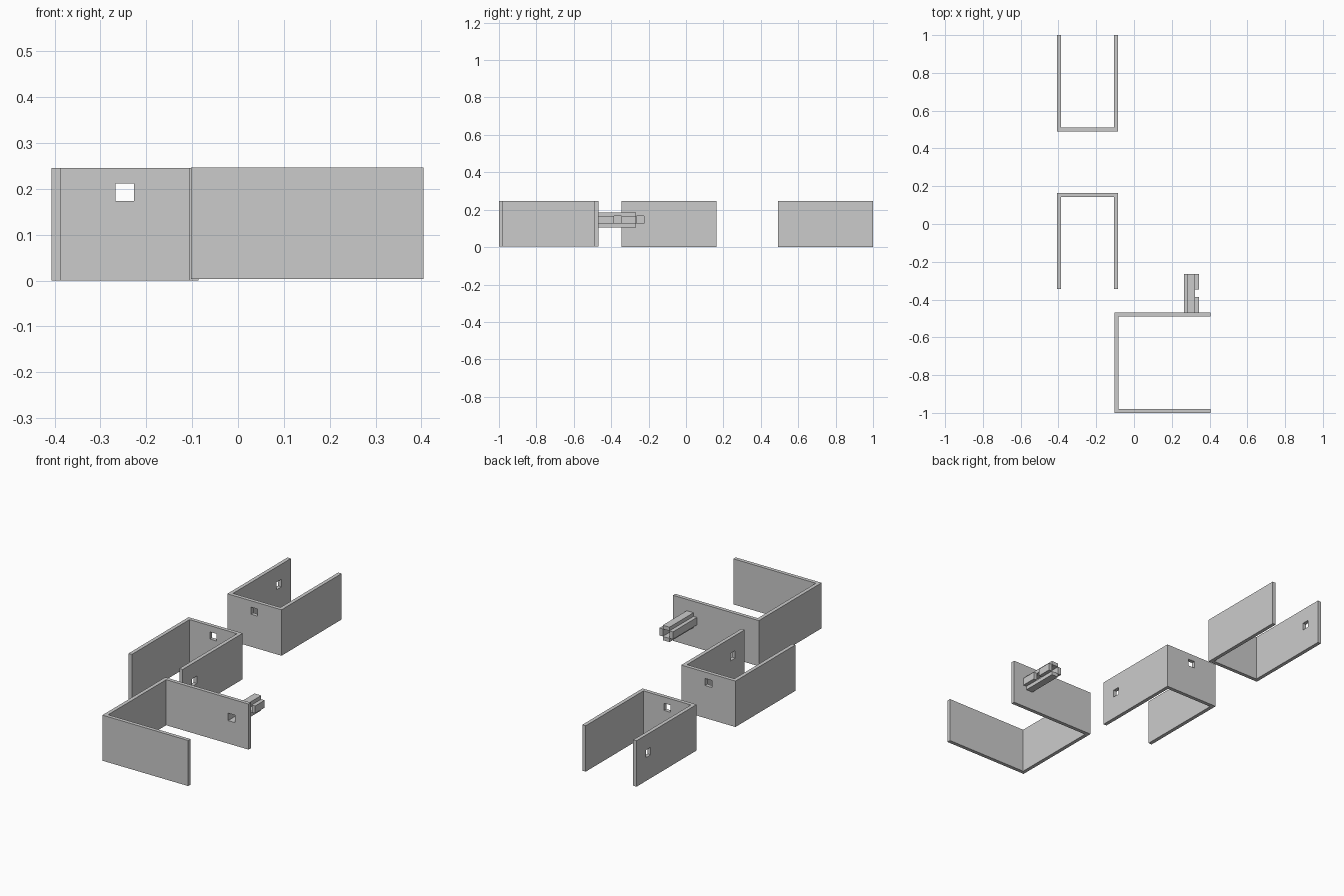
import bpy
import bmesh

if "Cube" in bpy.data.objects:
    bpy.data.objects.remove(bpy.data.objects["Cube"])

T = 0.02  # wall thickness


def prism(name, outline, z0, z1):
    """Extrude an x/y outline from z0 up to z1."""
    bm = bmesh.new()
    base = bm.faces.new([bm.verts.new((x, y, z0)) for x, y in outline])
    top = bmesh.ops.extrude_face_region(bm, geom=[base])["geom"]
    for v in top:
        if isinstance(v, bmesh.types.BMVert):
            v.co.z = z1
    bmesh.ops.recalc_face_normals(bm, faces=bm.faces)
    mesh = bpy.data.meshes.new(name)
    bm.to_mesh(mesh)
    bm.free()
    obj = bpy.data.objects.new(name, mesh)
    bpy.context.collection.objects.link(obj)
    return obj


def box(name, x0, x1, y0, y1, z0, z1):
    return prism(name, [(x0, y0), (x1, y0), (x1, y1), (x0, y1)], z0, z1)


def cut(obj, *bounds):
    """Cut a rectangular window through a wall."""
    cutter = box("window_cutter", *bounds)
    cutter.hide_render = True
    mod = obj.modifiers.new("window", 'BOOLEAN')
    mod.operation = 'DIFFERENCE'
    mod.solver = 'EXACT'
    mod.object = cutter
    bpy.context.view_layer.objects.active = obj
    bpy.ops.object.modifier_apply(modifier=mod.name)
    bpy.data.objects.remove(cutter)


def channel(name, closed, opened, a, b, z0, z1, along_x=False):
    """U-shaped wall: closed end to open end, side walls at a and b."""
    inner = closed + (T if opened > closed else -T)
    pts = [(a, opened), (a, closed), (b, closed), (b, opened),
           (b - T, opened), (b - T, inner), (a + T, inner), (a + T, opened)]
    if along_x:
        pts = [(v, u) for u, v in pts]
    return prism(name, pts, z0, z1)


L, R = -0.407, -0.086

# rear channel, open to the back, windows in the end and left walls
rear = channel("rear_channel", 0.491, 1.0, L, R, 0.0, 0.246)
cut(rear, -0.267, -0.227, 0.45, 0.55, 0.174, 0.212)
cut(rear, L - 0.03, L + 0.05, 0.88, 0.92, 0.125, 0.165)

# middle channel, open to the front, windows in the end and right walls
middle = channel("middle_channel", 0.163, -0.345, L, R, 0.0, 0.246)
cut(middle, -0.267, -0.227, 0.12, 0.2, 0.174, 0.212)
cut(middle, R - 0.05, R + 0.03, -0.265, -0.225, 0.125, 0.165)

# front channel, open to the right, window in its rear wall
CX, CZ, H = 0.304, 0.146, 0.02
front = channel("front_channel", -0.103, 0.405, -1.0, -0.469,
                0.003, 0.247, along_x=True)
cut(front, CX - H, CX + H, -0.52, -0.44, CZ - H, CZ + H)

# duct of four slabs around the front channel's window
Y0, Y1 = -0.469, -0.266
box("duct_top", CX - H, CX + H, Y0, Y1, CZ + H, CZ + 2 * H)
box("duct_bottom", CX - H, CX + H, Y0, Y1, CZ - 2 * H, CZ - H)
box("duct_left", CX - 2 * H, CX - H, Y0, Y1, CZ - H, CZ + H)
# right slab is split by a side opening
for name, y0, y1 in (("duct_right_near", Y0, -0.386),
                     ("duct_right_far", -0.346, Y1)):
    box(name, CX + H, CX + 2 * H, y0, y1, CZ - H, CZ + H)
